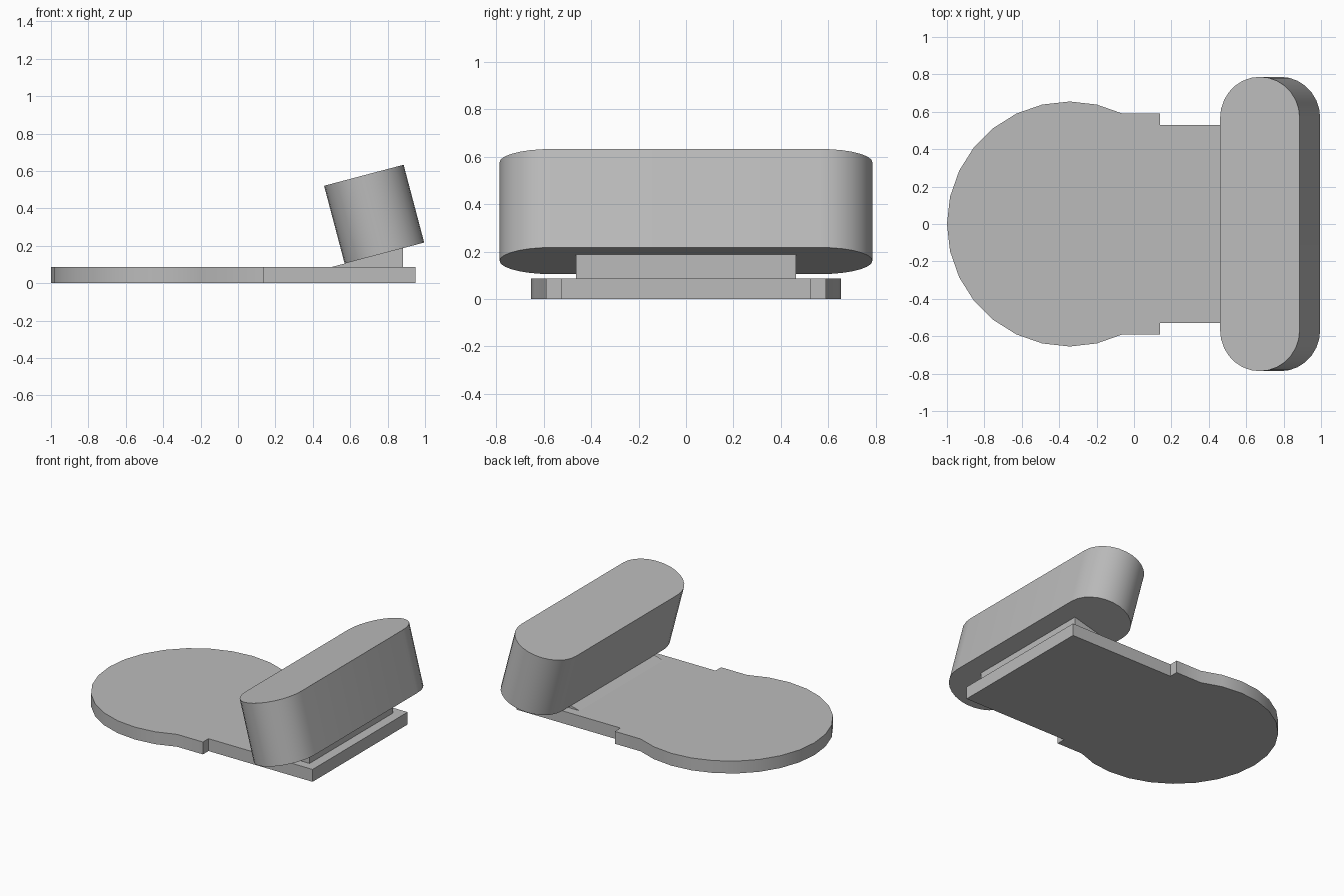
import bpy
import bmesh
from math import sin, cos, pi, radians, atan2
from mathutils import Matrix, Vector

cube = bpy.data.objects.get("Cube")
if cube:
    bpy.data.objects.remove(cube, do_unlink=True)

grey = bpy.data.materials.new("plain_grey")
grey.use_nodes = True
grey.diffuse_color = (0.5, 0.5, 0.5, 1)
grey.node_tree.nodes["Principled BSDF"].inputs["Base Color"].default_value = (0.5, 0.5, 0.5, 1)


def prism(name, outline, offset, matrix=Matrix()):
    """Extrude a closed outline of 3D points along offset."""
    bm = bmesh.new()
    face = bm.faces.new([bm.verts.new(p) for p in outline])
    ext = bmesh.ops.extrude_face_region(bm, geom=[face])
    moved = [g for g in ext["geom"] if isinstance(g, bmesh.types.BMVert)]
    bmesh.ops.translate(bm, verts=moved, vec=offset)
    bmesh.ops.transform(bm, verts=bm.verts, matrix=matrix)
    bmesh.ops.recalc_face_normals(bm, faces=bm.faces)
    mesh = bpy.data.meshes.new(name)
    bm.to_mesh(mesh)
    bm.free()
    mesh.materials.append(grey)
    obj = bpy.data.objects.new(name, mesh)
    bpy.context.collection.objects.link(obj)
    bpy.ops.object.select_all(action="DESELECT")
    obj.select_set(True)
    bpy.context.view_layer.objects.active = obj
    bpy.ops.object.shade_smooth_by_angle(angle=radians(30))
    return obj


def arc(cx, cy, r, start, end, steps):
    return [(cx + r * cos(start + (end - start) * i / steps),
             cy + r * sin(start + (end - start) * i / steps), 0)
            for i in range(steps + 1)]


# Base plate: round lobe, short shoulder, narrower tail
plate_h = 0.087
lobe_x, lobe_r = -0.345, 0.655
a = atan2(0.59, 0.285)
tail = [(0.14, -0.59), (0.14, -0.528), (0.95, -0.528)]
outline = arc(lobe_x, 0, lobe_r, a, 2 * pi - a, 18)
outline += [(x, y, 0) for x, y in tail]
outline += [(x, -y, 0) for x, y in reversed(tail)]
prism("base_plate", outline, Vector((0, 0, plate_h)))

# Wedge support between the plate and the leaning block
tilt = radians(-14.8)
slope = -sin(tilt) / cos(tilt)
low_x, low_z, back_x = 0.57, 0.105, 0.882
wedge = [(low_x - (low_z - plate_h) / slope, -0.465, plate_h),
         (back_x, -0.465, plate_h),
         (back_x, -0.465, low_z + (back_x - low_x) * slope)]
prism("wedge_support", wedge, Vector((0, 0.93, 0)))

# Leaning block with fully rounded ends
r, half = 0.22, 0.567
stadium = arc(r, half, r, 0, pi, 14) + arc(r, -half, r, pi, 2 * pi, 14)
pose = Matrix.Translation((low_x, 0, low_z)) @ Matrix.Rotation(tilt, 4, "Y")
prism("leaning_block", stadium, Vector((0, 0, 0.43)), pose)
